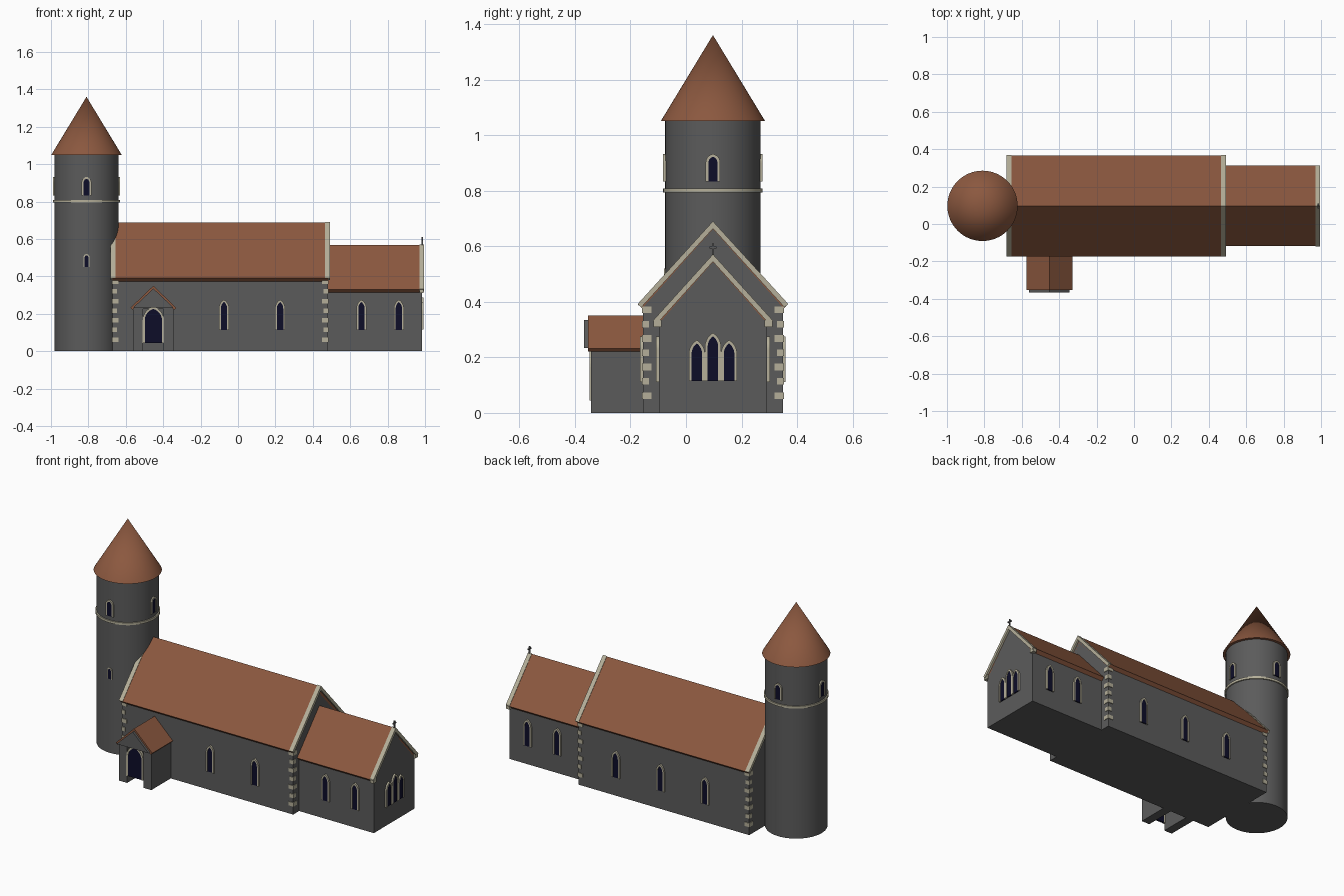
import bpy, bmesh
from math import sin, cos, pi, atan, acos, hypot
from mathutils import Vector

cube = bpy.data.objects.get("Cube")
if cube:
    bpy.data.objects.remove(cube)

AXIS_Y = 0.097           # centre line of the church
FRONT, EAST, BACK, WEST = 0, pi / 2, pi, -pi / 2


def material(name, rgb):
    m = bpy.data.materials.new(name)
    m.use_nodes = True
    m.diffuse_color = (*rgb, 1)
    m.node_tree.nodes["Principled BSDF"].inputs["Base Color"].default_value = (*rgb, 1)
    return m


STONE = material("grey stone", (0.105, 0.105, 0.105))
TILE = material("red brown tile", (0.26, 0.098, 0.05))
TRIM = material("pale limestone", (0.46, 0.43, 0.32))
GLASS = material("dark glass", (0.004, 0.004, 0.022))


def prism(name, pts, mat, origin, facing, d0, d1):
    """Extrude an upright (u, z) profile along its facing direction from d0 to d1."""
    u = Vector((cos(facing), sin(facing), 0))
    n = Vector((sin(facing), -cos(facing), 0))
    base = Vector((*origin, 0))
    bm = bmesh.new()
    verts = [bm.verts.new(base + u * a + n * d0 + Vector((0, 0, z))) for a, z in pts]
    face = bm.faces.new(verts)
    out = bmesh.ops.extrude_face_region(bm, geom=[face])["geom"]
    bmesh.ops.translate(bm, vec=n * (d1 - d0),
                        verts=[v for v in out if isinstance(v, bmesh.types.BMVert)])
    bmesh.ops.recalc_face_normals(bm, faces=bm.faces)
    mesh = bpy.data.meshes.new(name)
    bm.to_mesh(mesh)
    bm.free()
    mesh.materials.append(mat)
    ob = bpy.data.objects.new(name, mesh)
    bpy.context.collection.objects.link(ob)
    return ob


def box(name, mat, x, y, z):
    pts = [(x[0], z[0]), (x[1], z[0]), (x[1], z[1]), (x[0], z[1])]
    return prism(name, pts, mat, (0, 0), FRONT, -y[0], -y[1])


def rounded(name, mat, r1, r2, z0, z1):
    bpy.ops.mesh.primitive_cone_add(vertices=64, radius1=r1, radius2=r2, depth=z1 - z0,
                                    location=(-0.81, AXIS_Y, (z0 + z1) / 2))
    ob = bpy.context.object
    ob.name = name
    ob.data.materials.append(mat)
    bpy.ops.object.shade_smooth_by_angle()


def chevron(w, eave, top, t):
    """Cross-section of a pitched roof slab with square-cut eaves."""
    a = atan((top - eave) / w)
    wi, zi = w - t * sin(a), eave - t * cos(a)
    return [(w, eave), (0, top), (-w, eave), (-wi, zi), (0, top - t / cos(a)), (wi, zi)]


def arch(hw, z0, top, point, inset=0):
    """Arch outline; point = 0 is round, 1 is a steep lancet."""
    c = hw * point
    r = hw + c
    spring = top - (r * r - c * c) ** 0.5
    r -= inset
    end = acos(c / r)
    half = [(r * cos(end * i / 8) - c, spring + r * sin(end * i / 8)) for i in range(9)]
    right = [(hw - inset, z0)] + half
    return right + [(-a, z) for a, z in reversed(right[:-1])]


def window(name, origin, facing, hw, z0, top, point=1, rim=0.01, out=0.01):
    outer = arch(hw, z0, top, point)
    inner = arch(hw, z0, top, point, rim)
    prism(name + "_frame", outer + inner[::-1], TRIM, origin, facing, -0.008, out)
    prism(name + "_pane", inner, GLASS, origin, facing, -0.008, out * 0.6)


def hall(name, x0, x1, hw, w, eave, top, t):
    """Gabled stone body with its tiled roof."""
    s = (top - eave) / w
    apex = top - 0.025
    side = apex - s * hw - 0.005
    body = [(-hw, 0), (hw, 0), (hw, side), (0, apex), (-hw, side)]
    prism(name + "_walls", body, STONE, (0, AXIS_Y), EAST, x0, x1)
    prism(name + "_roof", chevron(w, eave, top, t), TILE, (0, AXIS_Y), EAST, x0, x1)


def coping(name, x0, x1, w, eave, top):
    prism(name, chevron(w, eave, top, 0.018), TRIM, (0, AXIS_Y), EAST, x0, x1)


# Round tower
rounded("tower_wall", STONE, 0.172, 0.172, 0, 1.055)
rounded("tower_band", TRIM, 0.179, 0.179, 0.794, 0.808)
rounded("tower_roof", TILE, 0.188, 0, 1.05, 1.36)
for side, facing in (("front", FRONT), ("east", EAST), ("back", BACK), ("west", WEST)):
    spot = (-0.81 + 0.172 * sin(facing), AXIS_Y - 0.172 * cos(facing))
    window("tower_window_" + side, spot, facing, 0.026, 0.833, 0.932, 0.2, out=0.007)
window("tower_slit", (-0.81, AXIS_Y - 0.172), FRONT, 0.017, 0.45, 0.52, 0.2, 0.007, 0.005)

# Nave and chancel
hall("nave", -0.67, 0.48, 0.252, 0.27, 0.39, 0.687, 0.03)
hall("chancel", 0.47, 0.983, 0.195, 0.215, 0.33, 0.568, 0.025)
coping("nave_coping_west", -0.681, -0.655, 0.271, 0.392, 0.69)
coping("nave_coping_east", 0.465, 0.491, 0.271, 0.392, 0.69)
coping("chancel_coping", 0.97, 0.995, 0.216, 0.332, 0.571)

# Kneeler stones under the chancel coping
for s in (-1, 1):
    y = AXIS_Y + s * 0.2
    box("kneeler", TRIM, (0.97, 0.993), (y - 0.014, y + 0.014), (0.31, 0.335))

# Quoins on the four nave corners
for x, sx in ((-0.67, 1), (0.48, -1)):
    for s in (-1, 1):
        y = AXIS_Y + s * 0.252
        for i in range(7):
            z = 0.05 + i * 0.0515
            long = 0.03 if i % 2 == 0 else 0.022
            xs = sorted((x - sx * 0.004, x + sx * long))
            ys = sorted((y + s * 0.004, y - s * long))
            box("quoin", TRIM, xs, ys, (z, z + 0.024))

# Lancet windows along the sides
wall_n, wall_c = 0.252, 0.195
for x in (-0.075, 0.225):
    window("nave_front_window", (x, AXIS_Y - wall_n), FRONT, 0.027, 0.112, 0.275)
for x in (-0.375, -0.075, 0.225):
    window("nave_back_window", (x, AXIS_Y + wall_n), BACK, 0.027, 0.112, 0.275)
for x in (0.66, 0.86):
    window("chancel_front_window", (x, AXIS_Y - wall_c), FRONT, 0.027, 0.112, 0.275)
    window("chancel_back_window", (x, AXIS_Y + wall_c), BACK, 0.027, 0.112, 0.275)

# Triple east window
for i, top in ((-1, 0.262), (0, 0.288), (1, 0.262)):
    window("east_window", (0.983, AXIS_Y + i * 0.058), EAST, 0.029, 0.115, top)

# Gable cross
box("cross_upright", STONE, (0.981, 0.989), (AXIS_Y - 0.003, AXIS_Y + 0.003), (0.56, 0.61))
box("cross_arms", STONE, (0.981, 0.989), (AXIS_Y - 0.013, AXIS_Y + 0.013), (0.592, 0.599))

# Porch
PX = -0.4525
for s in (-1, 1):
    box("porch_side_wall", STONE, sorted((PX + s * 0.055, PX + s * 0.1085)), (-0.342, -0.15), (0, 0.235))
prism("porch_attic", [(-0.105, 0.225), (0.105, 0.225), (0, 0.33)], STONE, (PX, 0), FRONT, 0.15, 0.342)
prism("porch_roof", chevron(0.1225, 0.232, 0.35, 0.015), TILE, (PX, 0), FRONT, 0.15, 0.353)
prism("porch_gable", [(-0.108, 0.233), (0.108, 0.233), (0, 0.335)], STONE, (PX, 0), FRONT, 0.34, 0.367)
window("porch_door", (PX, -0.34), FRONT, 0.057, 0.045, 0.237, 0.3, 0.011, 0.007)
